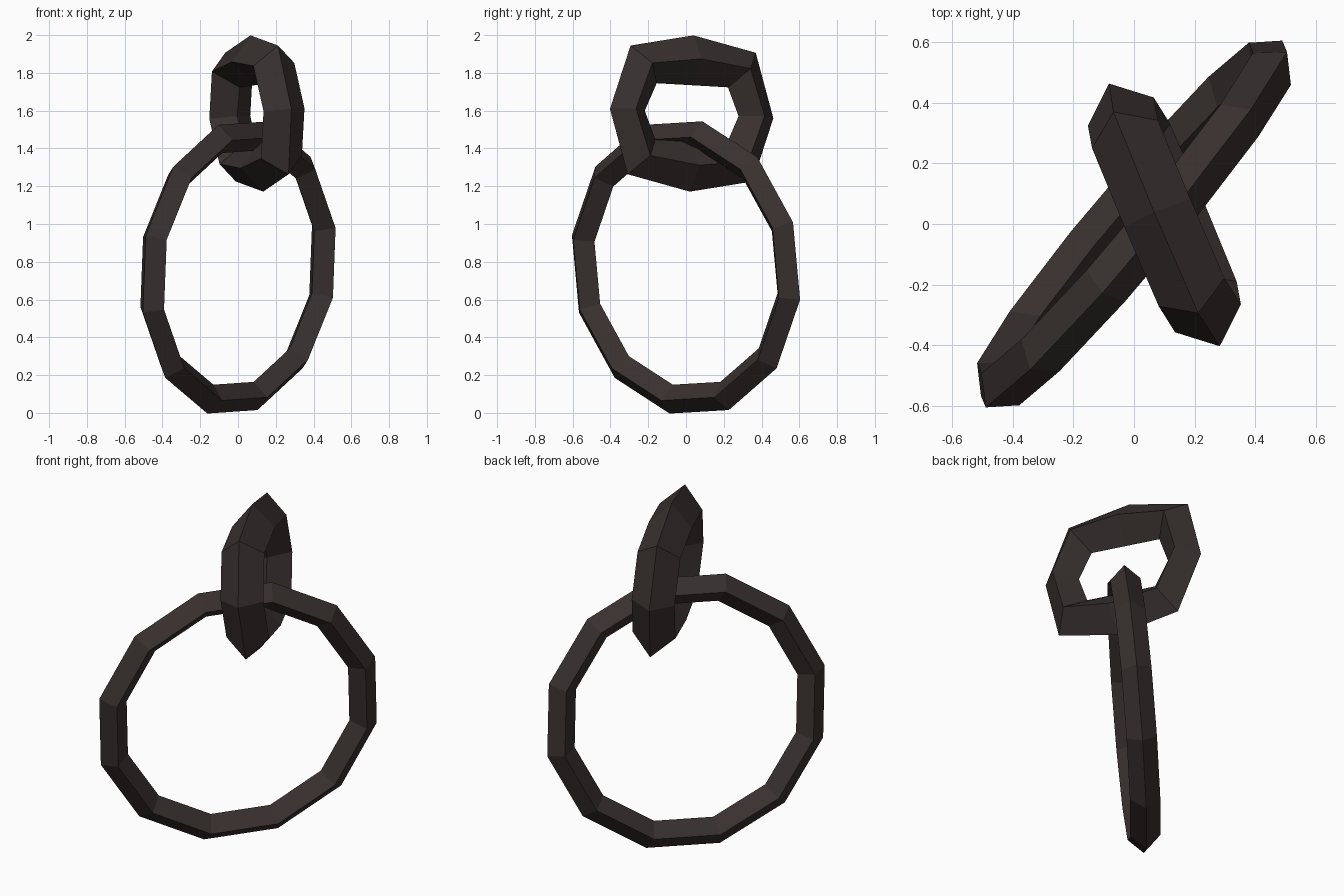
import bpy
import bmesh
import math
from mathutils import Vector

cube = bpy.data.objects.get("Cube")
if cube:
    bpy.data.objects.remove(cube)

# Single dark iron colour
iron = bpy.data.materials.new("dark_iron")
iron.use_nodes = True
colour = (0.040, 0.030, 0.029, 1)
iron.diffuse_color = colour
bsdf = iron.node_tree.nodes["Principled BSDF"]
bsdf.inputs["Base Color"].default_value = colour
bsdf.inputs["Roughness"].default_value = 0.8


def diamond_link(name, centre, across, up, outer, inner, half_width):
    """Closed link with a diamond section, from outer and inner ridge loops."""
    centre = Vector(centre)
    a = Vector(across).normalized()
    n = a.cross(Vector(up)).normalized()
    w = n.cross(a)
    bm = bmesh.new()
    rings = []
    for o, i in zip(outer, inner):
        p = centre + a * o[0] + w * o[1]
        q = centre + a * i[0] + w * i[1]
        mid = (p + q) / 2
        section = (p, mid + n * half_width, q, mid - n * half_width)
        rings.append([bm.verts.new(co) for co in section])
    for k, ring in enumerate(rings):
        following = rings[(k + 1) % len(rings)]
        for j in range(4):
            m = (j + 1) % 4
            bm.faces.new((ring[j], ring[m], following[m], following[j]))
    bmesh.ops.recalc_face_normals(bm, faces=bm.faces)
    mesh = bpy.data.meshes.new(name)
    bm.to_mesh(mesh)
    bm.free()
    mesh.materials.append(iron)
    obj = bpy.data.objects.new(name, mesh)
    bpy.context.collection.objects.link(obj)
    return obj


def circle(radius, count=12):
    step = math.tau / count
    return [(radius * math.cos((k + 0.5) * step), radius * math.sin((k + 0.5) * step))
            for k in range(count)]


def boxy_loop(side, corner_x, corner_y, top):
    return [(side, 0), (corner_x, corner_y), (0, top), (-corner_x, corner_y),
            (-side, 0), (-corner_x, -corner_y), (0, -top), (corner_x, -corner_y)]


# Large round ring, leaning slightly
diamond_link("large_ring", (0, 0, 0.77), (0.646, 0.762, 0.045), (0.03, -0.10, 0.99),
             circle(0.795), circle(0.638), 0.082)

# Small chunky link threaded through the ring
diamond_link("small_link", (0.10, 0.03, 1.585), (0.388, -0.92, 0.053), (-0.072, 0, 0.997),
             boxy_loop(0.47, 0.36, 0.342, 0.415), boxy_loop(0.27, 0.205, 0.15, 0.15), 0.118)
